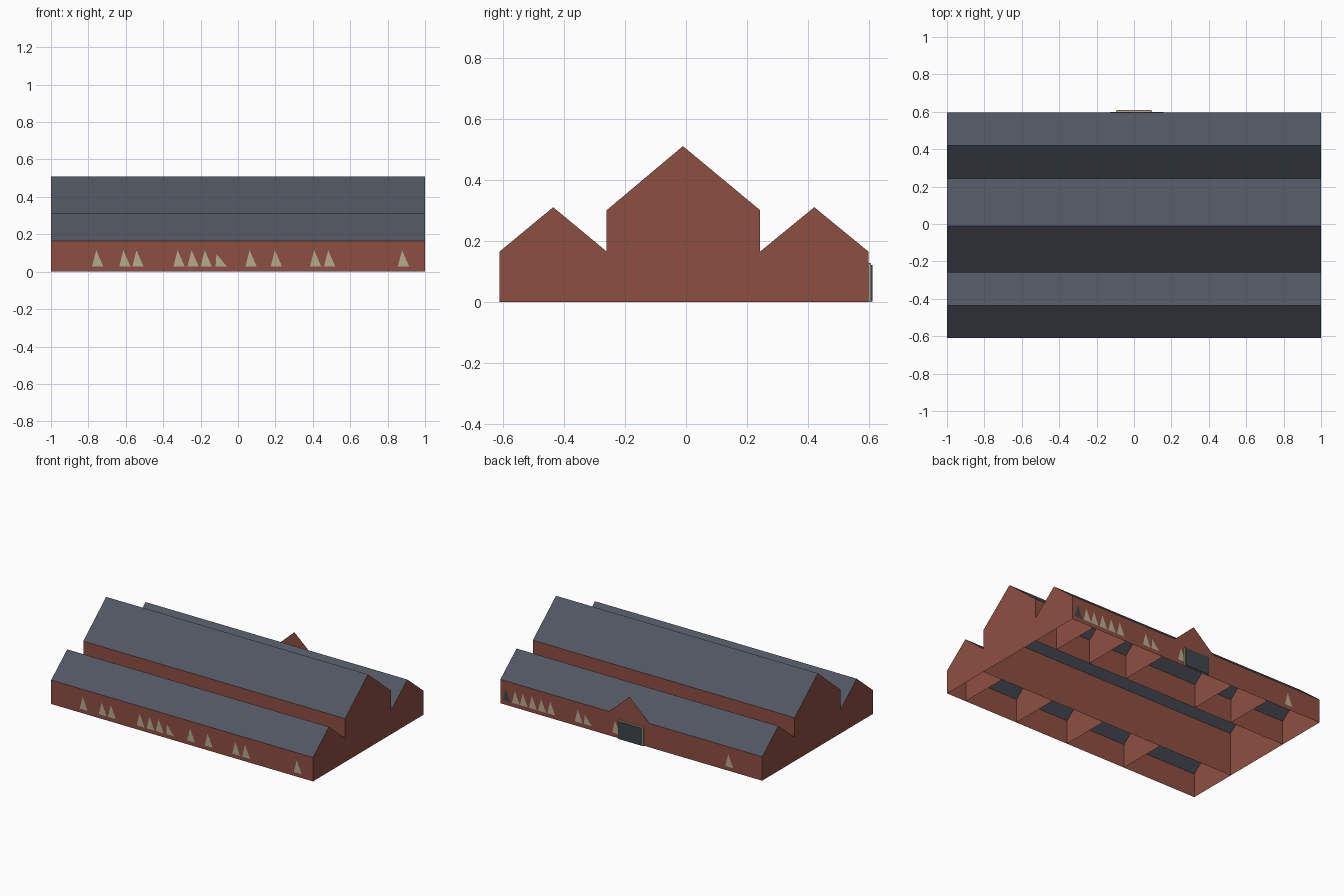
import bpy
import bmesh

if "Cube" in bpy.data.objects:
    bpy.data.objects.remove(bpy.data.objects["Cube"])


def material(name, rgb):
    m = bpy.data.materials.new(name)
    m.diffuse_color = (*rgb, 1)
    m.use_nodes = True
    m.node_tree.nodes["Principled BSDF"].inputs["Base Color"].default_value = m.diffuse_color
    return m


BRICK = material("brick red", (0.27, 0.078, 0.052))
SLATE = material("slate grey", (0.083, 0.093, 0.12))
CREAM = material("pale cream", (0.47, 0.41, 0.29))
DOOR = material("dark teal grey", (0.045, 0.06, 0.068))


def sheet(name, polygons, mat):
    """One object made from flat polygons."""
    bm = bmesh.new()
    for poly in polygons:
        bm.faces.new([bm.verts.new(p) for p in poly])
    bmesh.ops.remove_doubles(bm, verts=bm.verts, dist=1e-5)
    mesh = bpy.data.meshes.new(name)
    bm.to_mesh(mesh)
    bm.free()
    mesh.materials.append(mat)
    ob = bpy.data.objects.new(name, mesh)
    bpy.context.collection.objects.link(ob)
    return ob


def along(a, b):
    """Strip running the whole length between two (y, z) points."""
    return [(-1, *a), (1, *a), (1, *b), (-1, *b)]


def box(name, x, y0, y1, z0, z1, mat):
    bpy.ops.mesh.primitive_cube_add(size=1, location=(0, (y0 + y1) / 2, (z0 + z1) / 2))
    ob = bpy.context.object
    ob.name = name
    ob.scale = (2 * x, y1 - y0, z1 - z0)
    ob.data.materials.append(mat)


# Cross-section points (y, z)
EAVE, NAVE_EAVE, AISLE_TOP, NAVE_TOP = 0.165, 0.30, 0.31, 0.51
FRONT, BACK = -0.61, 0.597
NAVE_F, NAVE_B = -0.26, 0.243
front_aisle = [(FRONT, EAVE), (-0.435, AISLE_TOP), (NAVE_F, EAVE)]
nave = [(NAVE_F, NAVE_EAVE), (-0.01, NAVE_TOP), (NAVE_B, NAVE_EAVE)]
back_aisle = [(NAVE_B, EAVE), (0.42, AISLE_TOP), (BACK, EAVE)]

# Roof slopes
for name, section in (("front_aisle_roof", front_aisle), ("nave_roof", nave),
                      ("back_aisle_roof", back_aisle)):
    sheet(name, [along(a, b) for a, b in zip(section, section[1:])], SLATE)

# Long walls; the nave walls reach the ground
sheet("front_wall", [along((FRONT, 0), (FRONT, EAVE))], BRICK)
sheet("back_wall", [along((BACK, EAVE), (BACK, 0))], BRICK)
sheet("nave_front_wall", [along((NAVE_F, 0), (NAVE_F, NAVE_EAVE))], BRICK)
sheet("nave_back_wall", [along((NAVE_B, NAVE_EAVE), (NAVE_B, 0))], BRICK)


def cross_walls(name, section, xs):
    """Walls across the building, closed by the ground line."""
    profile = [(section[0][0], 0), *section, (section[-1][0], 0)]
    polys = []
    for x in xs:
        loop = [(x, *p) for p in profile]
        polys.append(loop[::-1] if x > 0 else loop)
    sheet(name, polys, BRICK)


# End gables, then the partitions inside the aisles
for name, section in (("front_aisle_gables", front_aisle), ("nave_gables", nave),
                      ("back_aisle_gables", back_aisle)):
    cross_walls(name, section, (-1, 1))
lower = lambda section: [(y, z - 0.002) for y, z in section]
cross_walls("front_partitions", lower(front_aisle), (0.85, 0.44, 0.03, -0.43))
cross_walls("back_partitions", lower(back_aisle), (0.83, 0.565, 0.27, -0.29, -0.58))


def windows(name, xs, y, side, mat):
    """Pointed windows; the apex leans to the viewer's left."""
    sheet(name, [[(x - side * 0.03, y, 0.028), (x + side * 0.03, y, 0.028),
                  (x - side * 0.008, y, 0.115)] for x in xs], mat)


windows("front_windows", (-0.75, -0.605, -0.535, -0.315, -0.24, -0.17, 0.07,
                          0.205, 0.415, 0.49, 0.885), FRONT - 0.002, 1, CREAM)
windows("back_windows", (0.88, 0.82, 0.75, 0.68, 0.61, 0.40, 0.115, -0.75),
        BACK + 0.002, -1, CREAM)
windows("dark_back_window", (0.95,), BACK + 0.002, -1, DOOR)

# Low leaning windows, one on each long wall
for name, x, y, s in (("front_leaning_window", -0.09, FRONT - 0.002, 1),
                      ("back_leaning_window", 0.33, BACK + 0.002, -1)):
    sheet(name, [[(x - s * 0.03, y, 0.028), (x + s * 0.03, y, 0.028),
                  (x - s * 0.025, y, 0.095)]], CREAM)

# Entrance: small gable over a framed door
sheet("entrance_gable", [[(0.18, BACK + 0.001, EAVE - 0.01), (-0.15, BACK + 0.001, EAVE - 0.01),
                          (0.015, BACK - 0.003, 0.307)]], BRICK)
box("door_frame", 0.097, BACK, 0.606, 0, 0.128, CREAM)
box("door_panel", 0.09, 0.602, 0.61, 0.002, 0.121, DOOR)
